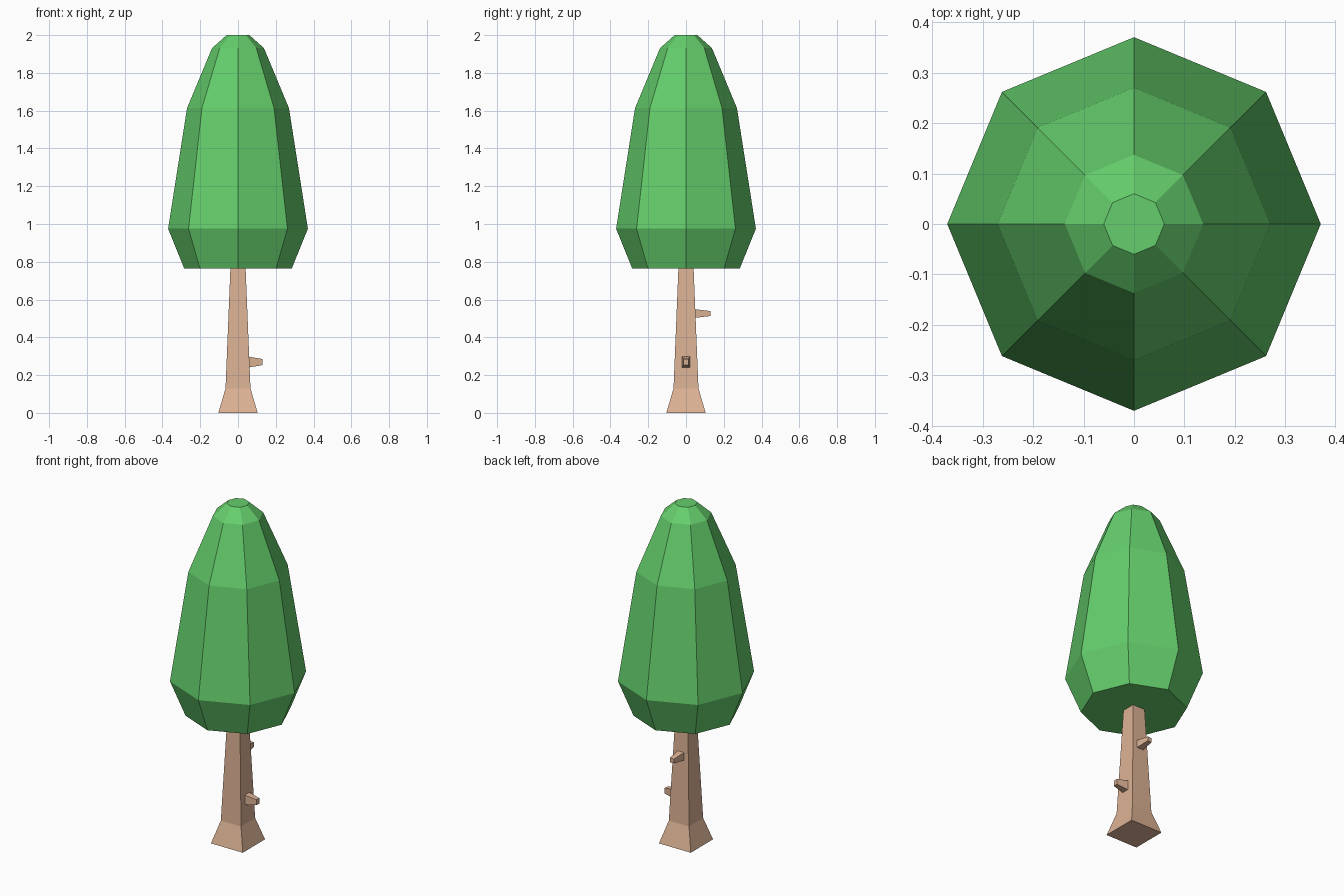
import bpy, bmesh
from math import cos, sin, pi
from mathutils import Matrix

if "Cube" in bpy.data.objects:
    bpy.data.objects.remove(bpy.data.objects["Cube"])


def material(name, color):
    m = bpy.data.materials.new(name)
    m.diffuse_color = color
    m.use_nodes = True
    m.node_tree.nodes["Principled BSDF"].inputs["Base Color"].default_value = m.diffuse_color
    return m


def loft(name, rings, mat, matrix=Matrix()):
    """Skin a list of equal-length point rings and cap both ends."""
    bm = bmesh.new()
    loops = [[bm.verts.new(p) for p in ring] for ring in rings]
    n = len(loops[0])
    for a, b in zip(loops, loops[1:]):
        for i in range(n):
            j = (i + 1) % n
            bm.faces.new((a[i], a[j], b[j], b[i]))
    bm.faces.new(loops[0][::-1])
    bm.faces.new(loops[-1])
    bm.transform(matrix)
    bmesh.ops.recalc_face_normals(bm, faces=bm.faces)
    mesh = bpy.data.meshes.new(name)
    bm.to_mesh(mesh)
    bm.free()
    mesh.materials.append(mat)
    obj = bpy.data.objects.new(name, mesh)
    bpy.context.collection.objects.link(obj)
    return obj


def octagon(r, z):
    return [(r * cos(i * pi / 4), r * sin(i * pi / 4), z) for i in range(8)]


def rectangle(hx, hy, z):
    return [(-hx, -hy, z), (hx, -hy, z), (hx, hy, z), (-hx, hy, z)]


leaf = material("leaf_green", (0.13, 0.62, 0.15, 1))
bark = material("bark", (0.72, 0.45, 0.30, 1))

# Octagonal crown
crown = [(0.285, 0.765), (0.37, 0.975), (0.27, 1.613), (0.137, 1.932), (0.06, 2.0)]
loft("crown", [octagon(r, z) for r, z in crown], leaf)

# Square trunk with flared foot
trunk = [(0.104, 0), (0.066, 0.13), (0.04, 0.77)]
loft("trunk", [rectangle(h, h, z) for h, z in trunk], bark)

# Tapered branch stubs: local z points outwards, local x is up
outward_x = Matrix(((0, 0, 1, 0), (0, 1, 0, 0), (-1, 0, 0, 0), (0, 0, 0, 1)))
outward_y = Matrix.Rotation(pi / 2, 4, 'Z') @ outward_x
loft("lower_branch", [rectangle(0.029, 0.022, 0.055), rectangle(0.016, 0.013, 0.13)],
     bark, Matrix.Translation((0, 0, 0.269)) @ outward_x)
loft("upper_branch", [rectangle(0.023, 0.022, 0.045), rectangle(0.013, 0.013, 0.13)],
     bark, Matrix.Translation((0, 0, 0.526)) @ outward_y)
